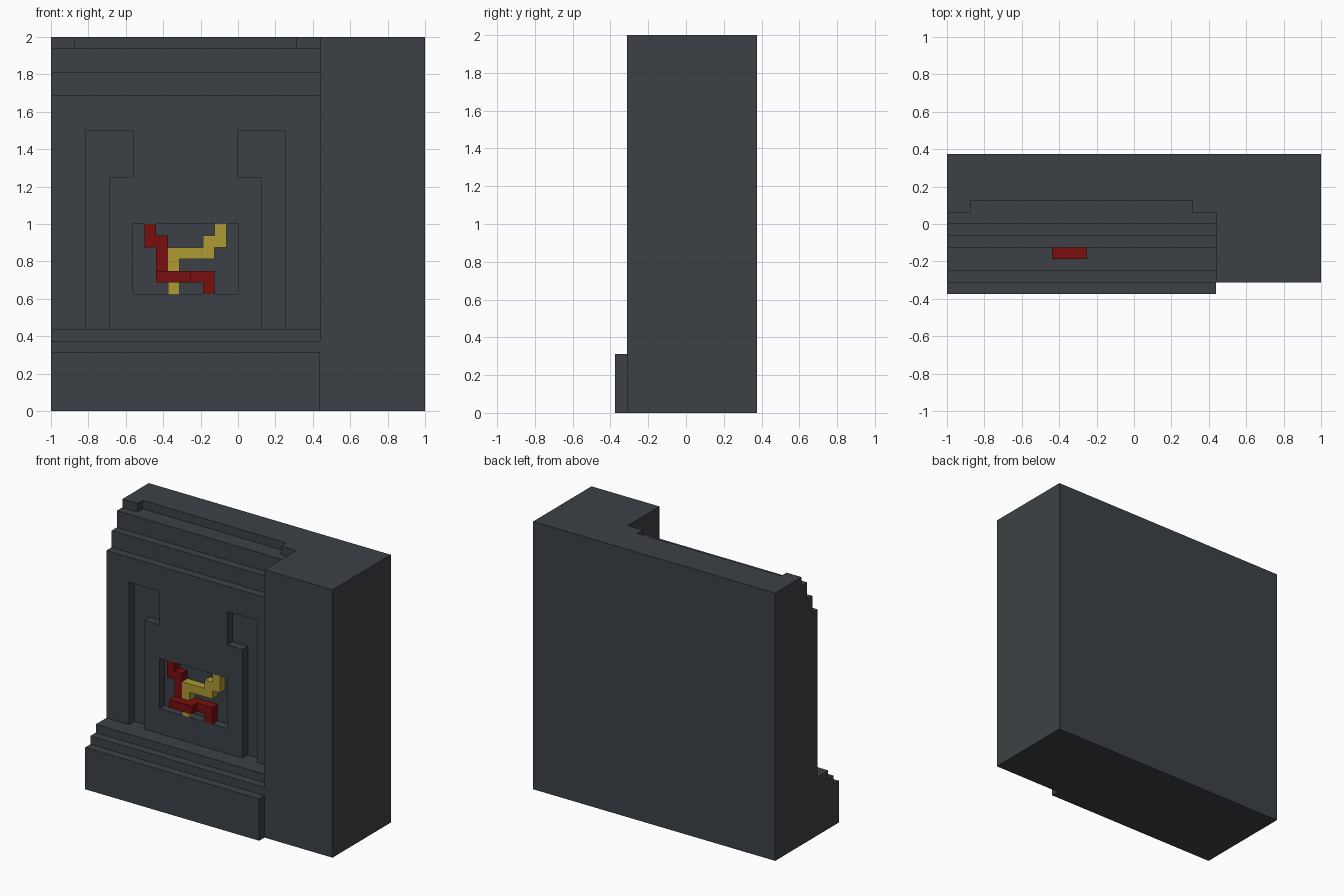
import bpy
import bmesh

cube = bpy.data.objects.get("Cube")
if cube:
    bpy.data.objects.remove(cube, do_unlink=True)

U = 1 / 16  # every part sits on a 1/16 unit block grid


def make_material(name, rgb):
    mat = bpy.data.materials.new(name)
    mat.use_nodes = True
    mat.diffuse_color = (*rgb, 1)
    mat.node_tree.nodes["Principled BSDF"].inputs["Base Color"].default_value = (*rgb, 1)
    return mat


slate = make_material("dark slate", (0.045, 0.053, 0.061))
red = make_material("deep red", (0.19, 0.0045, 0.0045))
gold = make_material("dull gold", (0.42, 0.325, 0.033))


def prism(name, mat, axis, start, end, *loops):
    """Extrude a flat outline (further loops are holes) from start to end.
    Axis 'x' takes (y, z) points, axis 'y' takes (x, z) points."""
    def place(a, b):
        return (start * U, a * U, b * U) if axis == "x" else (a * U, start * U, b * U)

    bm = bmesh.new()
    for loop in loops:
        verts = [bm.verts.new(place(a, b)) for a, b in loop]
        for i, v in enumerate(verts):
            bm.edges.new((verts[i - 1], v))
    bmesh.ops.triangle_fill(bm, use_beauty=True, edges=bm.edges[:])
    new = bmesh.ops.extrude_face_region(bm, geom=bm.faces[:], use_keep_orig=True)["geom"]
    d = (end - start) * U
    bmesh.ops.translate(bm, verts=[g for g in new if isinstance(g, bmesh.types.BMVert)],
                        vec=(d, 0, 0) if axis == "x" else (0, d, 0))
    bmesh.ops.recalc_face_normals(bm, faces=bm.faces[:])
    mesh = bpy.data.meshes.new(name)
    bm.to_mesh(mesh)
    bm.free()
    mesh.materials.append(mat)
    obj = bpy.data.objects.new(name, mesh)
    bpy.context.collection.objects.link(obj)
    return obj


def rect(a0, b0, a1, b1):
    return [(a0, b0), (a1, b0), (a1, b1), (a0, b1)]


# Stepped wall: plinth steps below, receding cornice steps above
prism("stepped_wall", slate, "x", -16, 7,
      [(6, 0), (-6, 0), (-6, 5), (-5, 5), (-5, 6), (-4, 6), (-4, 7), (-1, 7),
       (-1, 29), (0, 29), (0, 31), (2, 31), (2, 32), (6, 32)])

# Small blocks at both ends of the top course
for side, x0, x1 in (("right", -16, -14), ("left", 5, 7)):
    prism("top_end_block_" + side, slate, "y", 1, 2, rect(x0, 31, x1, 32))

# Front panel with two hooked channels and a central niche
prism("front_panel", slate, "y", -2, -1,
      [(-16, 7), (-13, 7), (-13, 24), (-9, 24), (-9, 20), (-11, 20), (-11, 7), (2, 7),
       (2, 20), (0, 20), (0, 24), (4, 24), (4, 7), (7, 7), (7, 27), (-16, 27)],
      rect(-9, 10, 0, 16))

# Tall plain pillar beside the wall
prism("pillar", slate, "y", -5, 6, rect(7, 0, 16, 32))

# Red strand in the niche, bridging over the gold one
prism("red_strand_upper", red, "y", -2, -1,
      [(-8, 14), (-7, 14), (-7, 11), (-6, 11), (-6, 15), (-7, 15), (-7, 16), (-8, 16)])
prism("red_strand_bridge", red, "y", -3, -2, rect(-7, 11, -4, 12))
prism("red_strand_lower", red, "y", -2, -1,
      [(-5, 11), (-3, 11), (-3, 10), (-2, 10), (-2, 12), (-5, 12)])

# Gold strand
prism("gold_strand", gold, "y", -2, -1,
      [(-6, 10), (-5, 10), (-5, 13), (-2, 13), (-2, 14), (-1, 14), (-1, 16),
       (-2, 16), (-2, 15), (-3, 15), (-3, 14), (-6, 14)])
